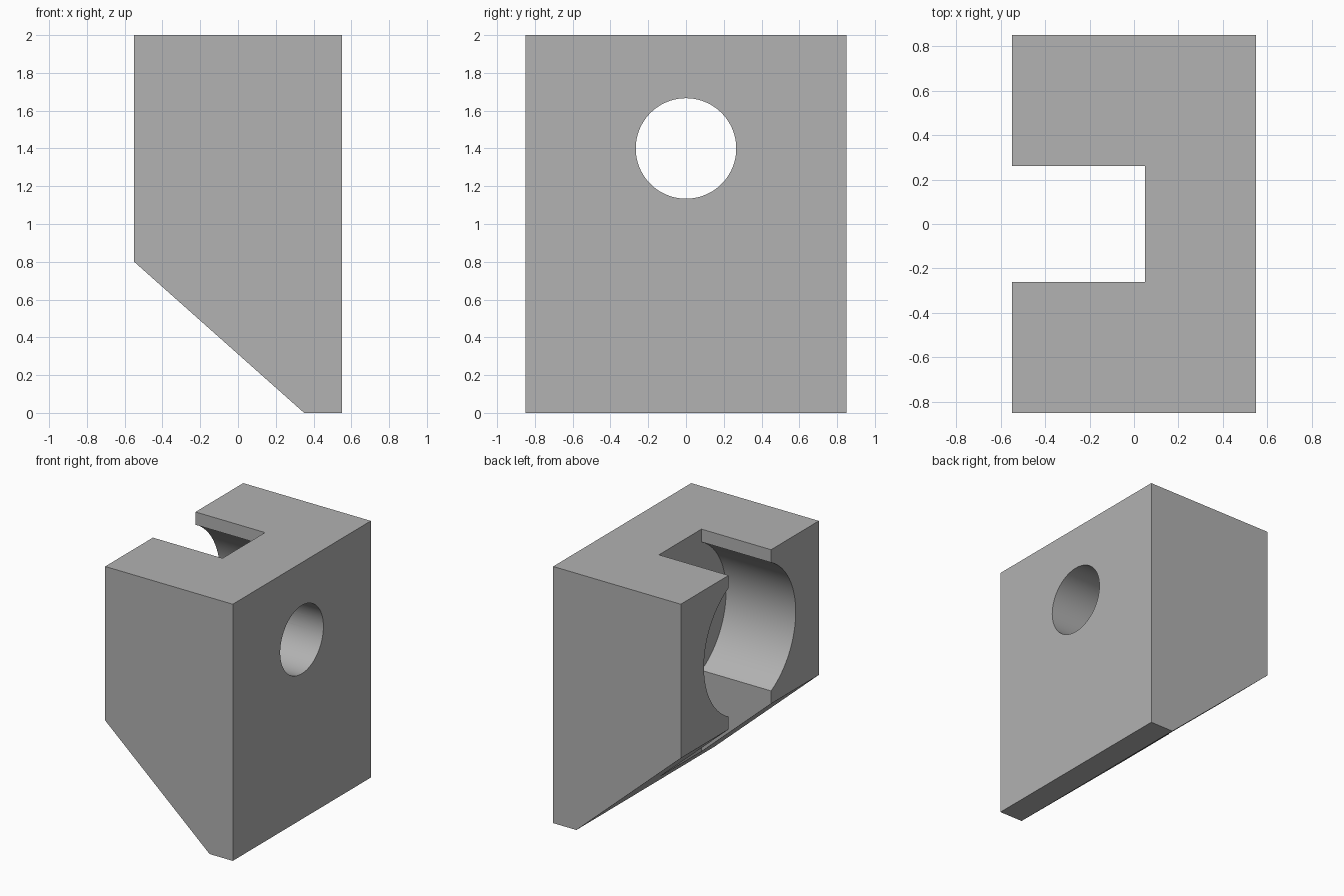
import bpy
import bmesh
import math
from mathutils import Matrix

if "Cube" in bpy.data.objects:
    bpy.data.objects.remove(bpy.data.objects["Cube"], do_unlink=True)

HALF_X, HALF_Y, HEIGHT = 0.55, 0.85, 2.0
POCKET_X = 0.05      # depth of the slot and the bore
BORE_Z = 1.4

grey = bpy.data.materials.new("plain_grey")
grey.use_nodes = True
grey.diffuse_color = (0.445, 0.445, 0.445, 1)
grey.node_tree.nodes["Principled BSDF"].inputs["Base Color"].default_value = grey.diffuse_color


def make_object(name, bm):
    bmesh.ops.recalc_face_normals(bm, faces=bm.faces)
    mesh = bpy.data.meshes.new(name)
    bm.to_mesh(mesh)
    bm.free()
    mesh.materials.append(grey)
    obj = bpy.data.objects.new(name, mesh)
    bpy.context.collection.objects.link(obj)
    return obj


def prism(name, profile, half_y):
    """Extrude an x-z profile symmetrically along y."""
    bm = bmesh.new()
    face = bm.faces.new([bm.verts.new((x, -half_y, z)) for x, z in profile])
    new = bmesh.ops.extrude_face_region(bm, geom=[face])["geom"]
    verts = [v for v in new if isinstance(v, bmesh.types.BMVert)]
    bmesh.ops.translate(bm, verts=verts, vec=(0, 2 * half_y, 0))
    return make_object(name, bm)


def bore(name, radius, x0, x1):
    """Cylinder along x at the bore height."""
    bm = bmesh.new()
    place = Matrix.Translation(((x0 + x1) / 2, 0, BORE_Z)) @ Matrix.Rotation(math.pi / 2, 4, "Y")
    bmesh.ops.create_cone(bm, cap_ends=True, segments=96, radius1=radius,
                          radius2=radius, depth=x1 - x0, matrix=place)
    return make_object(name, bm)


# Block with a sloping underside
block = prism("bracket_block", [(-HALF_X, 0.8), (0.35, 0), (HALF_X, 0),
                                (HALF_X, HEIGHT), (-HALF_X, HEIGHT)], HALF_Y)

# Vertical slot, wide bore and narrow through hole
cutters = [
    prism("slot_cutter", [(-1, -1), (POCKET_X, -1), (POCKET_X, 3), (-1, 3)], 0.262),
    bore("wide_bore_cutter", 0.565, -1, POCKET_X),
    bore("through_hole_cutter", 0.266, -0.2, 1),
]
bpy.context.view_layer.objects.active = block
for cutter in cutters:
    cutter.hide_render = True
    cut = block.modifiers.new(cutter.name, "BOOLEAN")
    cut.operation = "DIFFERENCE"
    cut.solver = "EXACT"
    cut.object = cutter
    bpy.ops.object.modifier_apply(modifier=cut.name)
for cutter in cutters:
    bpy.data.objects.remove(cutter, do_unlink=True)

# Smooth bores, crisp edges
bpy.ops.object.select_all(action="DESELECT")
block.select_set(True)
bpy.ops.object.shade_smooth_by_angle(angle=math.radians(30))
